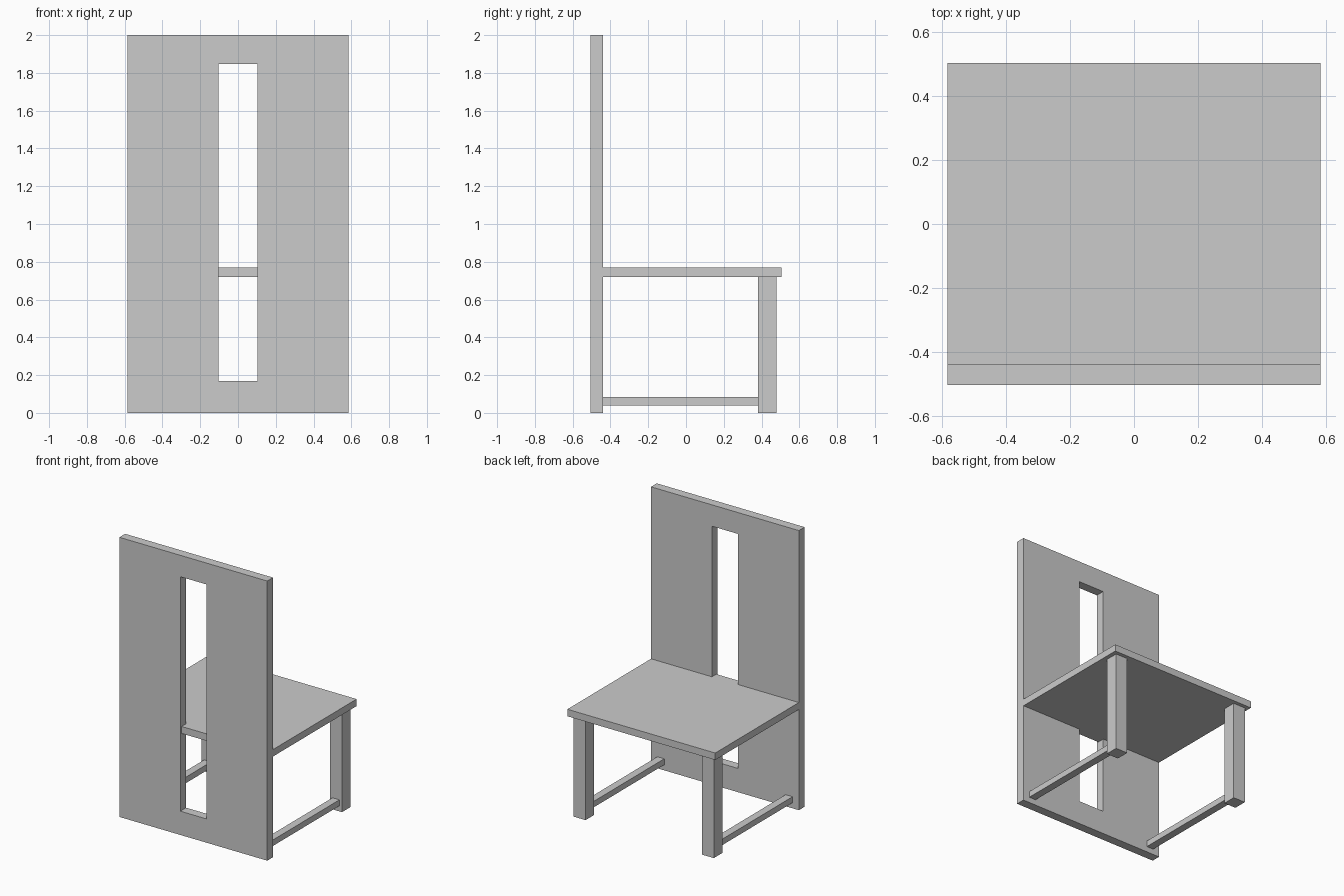
import bpy
import bmesh
from mathutils import Vector

if "Cube" in bpy.data.objects:
    bpy.data.objects.remove(bpy.data.objects["Cube"])


def box(name, x, y, z):
    """Box object from (min, max) ranges on each axis."""
    lo, hi = Vector((x[0], y[0], z[0])), Vector((x[1], y[1], z[1]))
    bm = bmesh.new()
    bmesh.ops.create_cube(bm, size=1)
    bmesh.ops.scale(bm, vec=hi - lo, verts=bm.verts)
    bmesh.ops.translate(bm, vec=(lo + hi) / 2, verts=bm.verts)
    mesh = bpy.data.meshes.new(name)
    bm.to_mesh(mesh)
    bm.free()
    obj = bpy.data.objects.new(name, mesh)
    bpy.context.collection.objects.link(obj)
    return obj


W = 0.585                    # half width
BACK = (-0.505, -0.44)       # thickness of the back panel

# Tall back panel with a slot cut through it
panel = box("back_panel", (-W, W), BACK, (0, 2))
cutter = box("slot_cutter", (-0.103, 0.103), (-0.6, -0.3), (0.17, 1.847))
cutter.hide_render = True
cutter.hide_viewport = True
cutter.display_type = 'WIRE'
cut = panel.modifiers.new("slot", 'BOOLEAN')
cut.operation = 'DIFFERENCE'
cut.solver = 'EXACT'
cut.object = cutter

# Seat, tenoned into the panel so its edge shows in the slot
seat = box("seat", (-W, W), (-0.49, 0.505), (0.72, 0.77))

# Legs and low side stretchers, mirrored left and right
for side, s in (("left", -1), ("right", 1)):
    box(f"{side}_leg", sorted((s * 0.46, s * 0.555)), (0.382, 0.478), (0, 0.72))
    box(f"{side}_stretcher", sorted((s * 0.48, s * 0.535)),
        (-0.44, 0.382), (0.04, 0.083))
